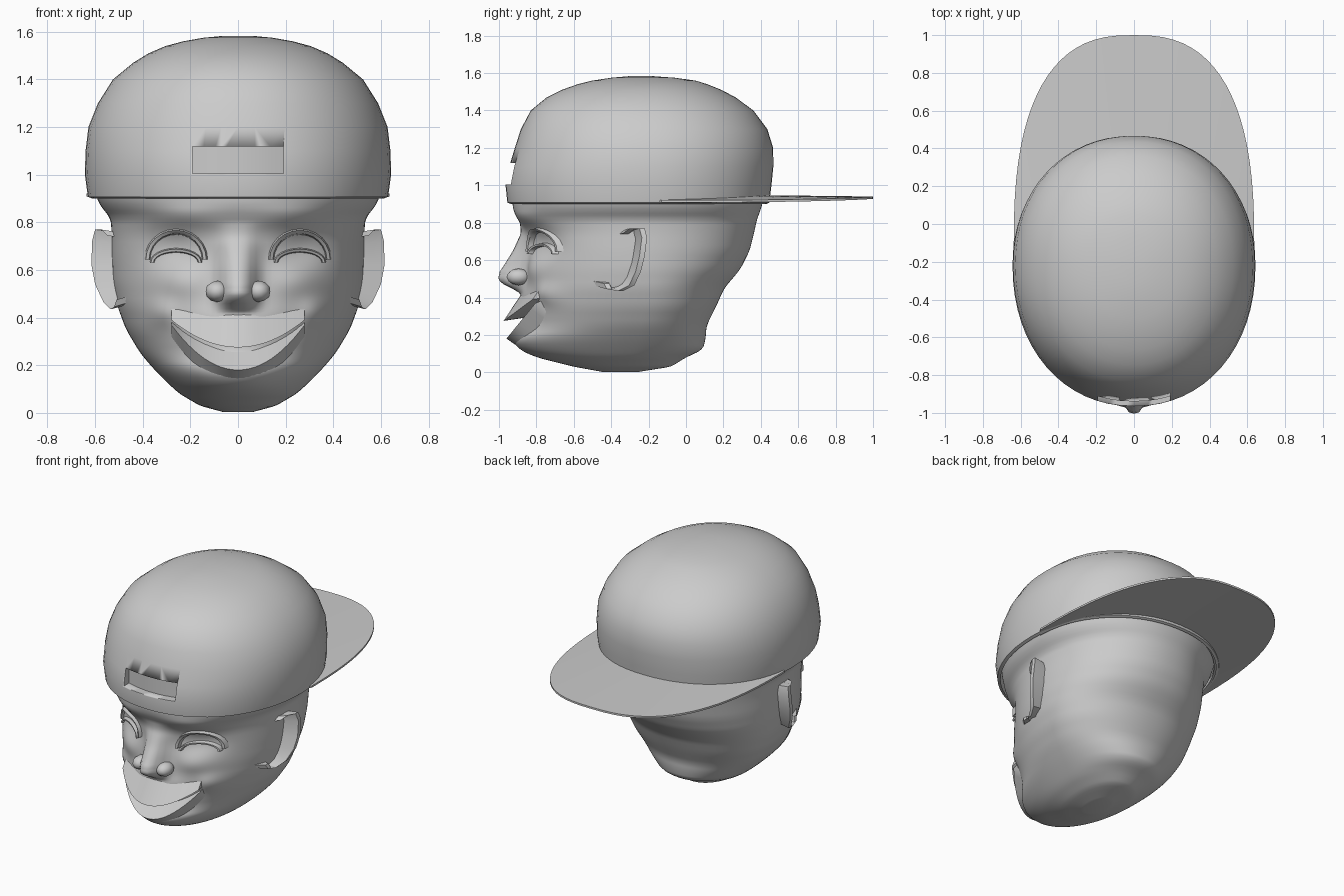
import bpy, bmesh
from math import sin, cos, pi, exp, radians, copysign
from mathutils import Matrix

if "Cube" in bpy.data.objects:
    bpy.data.objects.remove(bpy.data.objects["Cube"])


def finish(name, bm, angle=35):
    bmesh.ops.recalc_face_normals(bm, faces=bm.faces)
    me = bpy.data.meshes.new(name)
    bm.to_mesh(me)
    bm.free()
    ob = bpy.data.objects.new(name, me)
    bpy.context.collection.objects.link(ob)
    bpy.ops.object.select_all(action='DESELECT')
    ob.select_set(True)
    bpy.context.view_layer.objects.active = ob
    bpy.ops.object.shade_smooth_by_angle(angle=radians(angle))
    return ob


def loft(name, sections, start=True, end=True, angle=35):
    """Skin a list of closed cross-sections, with optional end faces."""
    bm = bmesh.new()
    rows = [[bm.verts.new(p) for p in s] for s in sections]
    n = len(rows[0])
    for a, b in zip(rows, rows[1:]):
        for i in range(n):
            j = (i + 1) % n
            bm.faces.new((a[i], a[j], b[j], b[i]))
    if start:
        bm.faces.new(rows[0])
    if end:
        bm.faces.new(rows[-1])
    return finish(name, bm, angle)


def interp(table, z):
    if z <= table[0][0]:
        return list(table[0][1:])
    for a, b in zip(table, table[1:]):
        if z <= b[0]:
            t = (z - a[0]) / (b[0] - a[0])
            return [p + (q - p) * t for p, q in zip(a[1:], b[1:])]
    return list(table[-1][1:])


def powc(v, n):
    return copysign(abs(v) ** (2 / n), v)


# head profile: z, half width, front y, back y, centre y
HEAD = [(.003, .06, -.45, -.25, -.35), (.03, .16, -.60, -.08, -.33), (.08, .245, -.80, .0, -.3),
        (.12, .29, -.89, .09, -.28), (.18, .35, -.935, .105, -.26), (.25, .41, -.875, .11, -.24),
        (.35, .47, -.87, .16, -.22), (.45, .507, -.865, .205, -.22), (.55, .525, -.85, .29, -.22),
        (.65, .53, -.85, .34, -.22), (.75, .53, -.86, .365, -.22), (.82, .535, -.90, .38, -.22),
        (.87, .58, -.925, .40, -.22), (.95, .61, -.93, .42, -.22)]
NOSE = [(.42, 0), (.445, .05), (.475, .12), (.5, .147), (.54, .143), (.65, .075), (.74, .025), (.8, 0)]
# sculpted bumps: x, z, spread x, spread z, amount
BUMPS = [(.26, .69, .11, .07, -.03), (.24, .83, .14, .04, .015), (.25, .55, .12, .07, .03),
         (.32, .42, .06, .06, .03), (.0, .4, .2, .05, .02)]


def ring(z):
    s = .02 * min(1, z / .15)
    r = [interp(HEAD, z + d) for d in (-s, 0, s)]
    return [sum(v) / 3 for v in zip(*r)]


def relief(x, z):
    d = interp(NOSE, z)[0] * exp(-(abs(x) / .075) ** 3)
    for bx, bz, sx, sz, k in BUMPS:
        d += k * exp(-((abs(x) - bx) / sx) ** 2 - ((z - bz) / sz) ** 2)
    return d


def face_y(x, z):
    hw, yf, yb, yc = ring(z)
    u = min(abs(x) / hw, .999)
    return yc + (yf - yc) * (1 - u ** 2.1) ** (1 / 2.1) - relief(x, z)


# head
sections = []
for k in range(91):
    z = .003 + .947 * (k / 90) ** 1.2
    hw, yf, yb, yc = ring(z)
    sec = []
    for i in range(144):
        a = 2 * pi * i / 144
        x = hw * powc(cos(a), 2.1)
        s = powc(sin(a), 2.1)
        y = yc + s * ((yb - yc) if s > 0 else (yc - yf))
        if s < 0:
            y -= relief(x, z) * min(1, -s * 2.5)
        sec.append((x, y, z))
    sections.append(sec)
loft("head", sections, end=False, angle=50)

# cap crown: z, half width, front y, back y
CAP = [(.9, .612, -.935, .43), (.907, .63, -.955, .445), (1.0, .643, -.965, .457), (1.1, .64, -.945, .467),
       (1.2, .628, -.915, .466), (1.3, .588, -.883, .435), (1.4, .525, -.83, .36), (1.47, .44, -.745, .265),
       (1.51, .375, -.665, .19), (1.54, .305, -.58, .115), (1.56, .23, -.5, .05), (1.575, .145, -.4, -.06),
       (1.583, .06, -.31, -.17)]
sections = []
for z, hw, yf, yb in CAP:
    sec = []
    for i in range(64):
        a = 2 * pi * i / 64
        s = powc(sin(a), 2.12)
        sec.append((hw * powc(cos(a), 2.12), -.22 + s * ((yb + .22) if s > 0 else (-.22 - yf)), z))
    sections.append(sec)
cap = loft("cap_crown", sections)

# rectangular opening in the front of the cap
cut = []
for i in range(9):
    x = -.19 + .38 * i / 8
    yb = -.912 + .9 * x * x
    cut.append([(x, -1.2, 1.005), (x, yb, 1.005), (x, yb, 1.118), (x, -1.2, 1.118)])
cutter = loft("cap_opening_cutter", cut)
cutter.hide_render = True
mod = cap.modifiers.new("opening", 'BOOLEAN')
mod.object = cutter
mod.solver = 'EXACT'
bpy.context.view_layer.objects.active = cap
bpy.ops.object.modifier_apply(modifier=mod.name)
bpy.data.objects.remove(cutter)
bm = bmesh.new()
bm.from_mesh(cap.data)
low = [f for f in bm.faces if max(v.co.z for v in f.verts) < .902]
bmesh.ops.delete(bm, geom=low, context='FACES')
bm.to_mesh(cap.data)
bm.free()

# brim at the back
sections = []
for i in range(41):
    a = pi * i / 40
    ix, iy = .6 * cos(a), -.17 + .59 * sin(a)
    ox, oy = .637 * powc(cos(a), 2.6), -.13 + 1.13 * powc(sin(a), 2.6)
    zi, zo = .947 - .02 * (ix / .6) ** 2, .94 - .02 * (ox / .637) ** 2
    sections.append([(ix, iy, zi), (ox, oy, zo), (ox, oy, zo - .012), (ix, iy, zi - .025)])
loft("cap_brim", sections)

# lips: wedges swept along the smile
upper, lower = [], []
for i in range(25):
    x = -.28 + .56 * i / 24
    q = (x / .28) ** 2
    zu, zl, yl = .275 + .115 * q, .18 + .19 * q, -.975 + .155 * q
    top = zu + .15 - .08 * q
    upper.append([(x, face_y(x, top) + .015, top), (x, yl, zu), (x, yl + .10, zu + .015)])
    lower.append([(x, face_y(x, zl - .06) + .01, zl - .06), (x, yl + .015, zl), (x, yl + .095, zl + .075 * (1 - .6 * q))])
loft("upper_lip", upper)
loft("lower_lip", lower)

# ear path: y, z, outer x
EAR = [(-.32, .745, .55), (-.285, .77, .575), (-.235, .77, .60), (-.222, .72, .613), (-.235, .62, .615),
       (-.255, .54, .60), (-.29, .465, .565), (-.35, .435, .535), (-.41, .445, .52), (-.425, .475, .51)]
for side, s in (("right", 1), ("left", -1)):
    # ear: thin shell flaring out of the head
    secs = []
    for y, z, x in EAR:
        zi = z + (.6 - z) * .1
        secs.append([(s * .47, y - .07, zi), (s * x, y - .014, z), (s * x, y + .014, z), (s * .47, y + .01, zi)])
    loft(side + "_ear", secs)
    # squinting eyelids
    for part, rx, rz, zc, w in (("upper_lid", .12, .115, .645, .028), ("lower_lid", .10, .05, .632, .022)):
        secs = []
        for i in range(13):
            a = pi * i / 12
            sec = []
            for k, d in ((1, .02), (.4, -.028), (-.4, -.024), (-1, .03)):
                px = .26 + (rx + k * w * .6) * cos(a)
                pz = zc + (rz + k * w * .6) * sin(a)
                sec.append((s * px, face_y(px, pz) + d, pz))
            secs.append(sec)
        loft(side + "_" + part, secs)
    # nose wing
    bm = bmesh.new()
    bmesh.ops.create_icosphere(bm, subdivisions=2, radius=1,
                               matrix=Matrix.Translation((s * .088, -.895, .51)) @ Matrix.Diagonal((.05, .065, .045, 1)))
    finish(side + "_nose_wing", bm)
